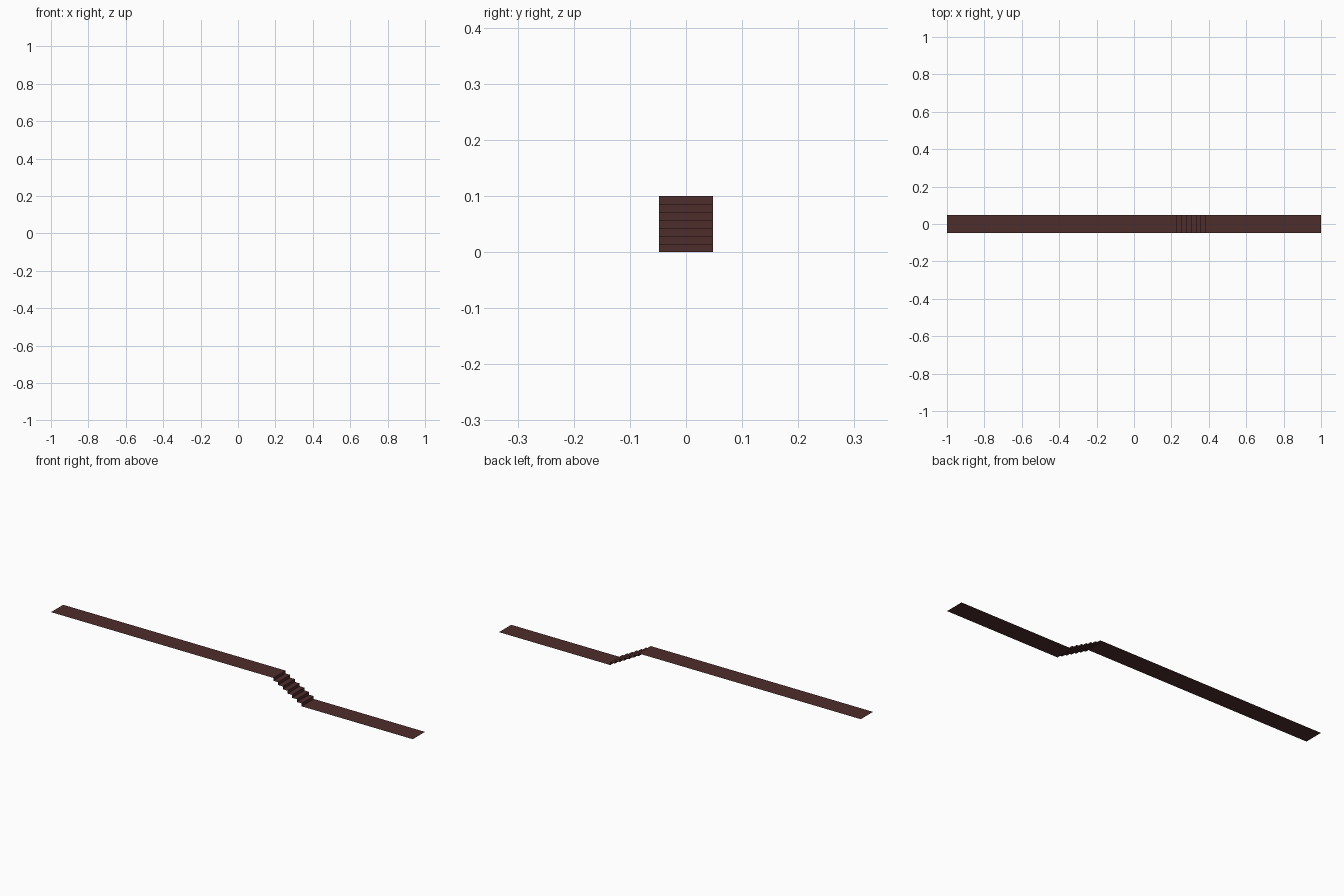
import bpy
import bmesh

if "Cube" in bpy.data.objects:
    bpy.data.objects.remove(bpy.data.objects["Cube"])

HALF_WIDTH = 0.048
HEIGHT = 0.1
STEPS = 7                      # risers
X_TOP, X_BOTTOM = 0.229, 0.385  # first and last riser

brown = bpy.data.materials.new("dark_red_brown")
brown.diffuse_color = (0.078, 0.026, 0.026, 1)
brown.use_nodes = True
brown.node_tree.nodes["Principled BSDF"].inputs["Base Color"].default_value = brown.diffuse_color

# Side profile: upper landing, staircase, lower landing
profile = [(-1.0, HEIGHT)]
for i in range(STEPS):
    x = X_TOP + (X_BOTTOM - X_TOP) * i / (STEPS - 1)
    profile.append((x, HEIGHT * (1 - i / STEPS)))
    profile.append((x, HEIGHT * (1 - (i + 1) / STEPS)))
profile.append((1.0, 0.0))

# Sweep the profile across y as a thin open sheet, facing up and +x
bm = bmesh.new()
rows = [[bm.verts.new((x, y, z)) for y in (-HALF_WIDTH, HALF_WIDTH)]
        for x, z in profile]
for a, b in zip(rows, rows[1:]):
    bm.faces.new((a[0], b[0], b[1], a[1]))
mesh = bpy.data.meshes.new("stepped_walkway")
bm.to_mesh(mesh)
bm.free()
mesh.materials.append(brown)
walkway = bpy.data.objects.new("stepped_walkway", mesh)
bpy.context.collection.objects.link(walkway)
